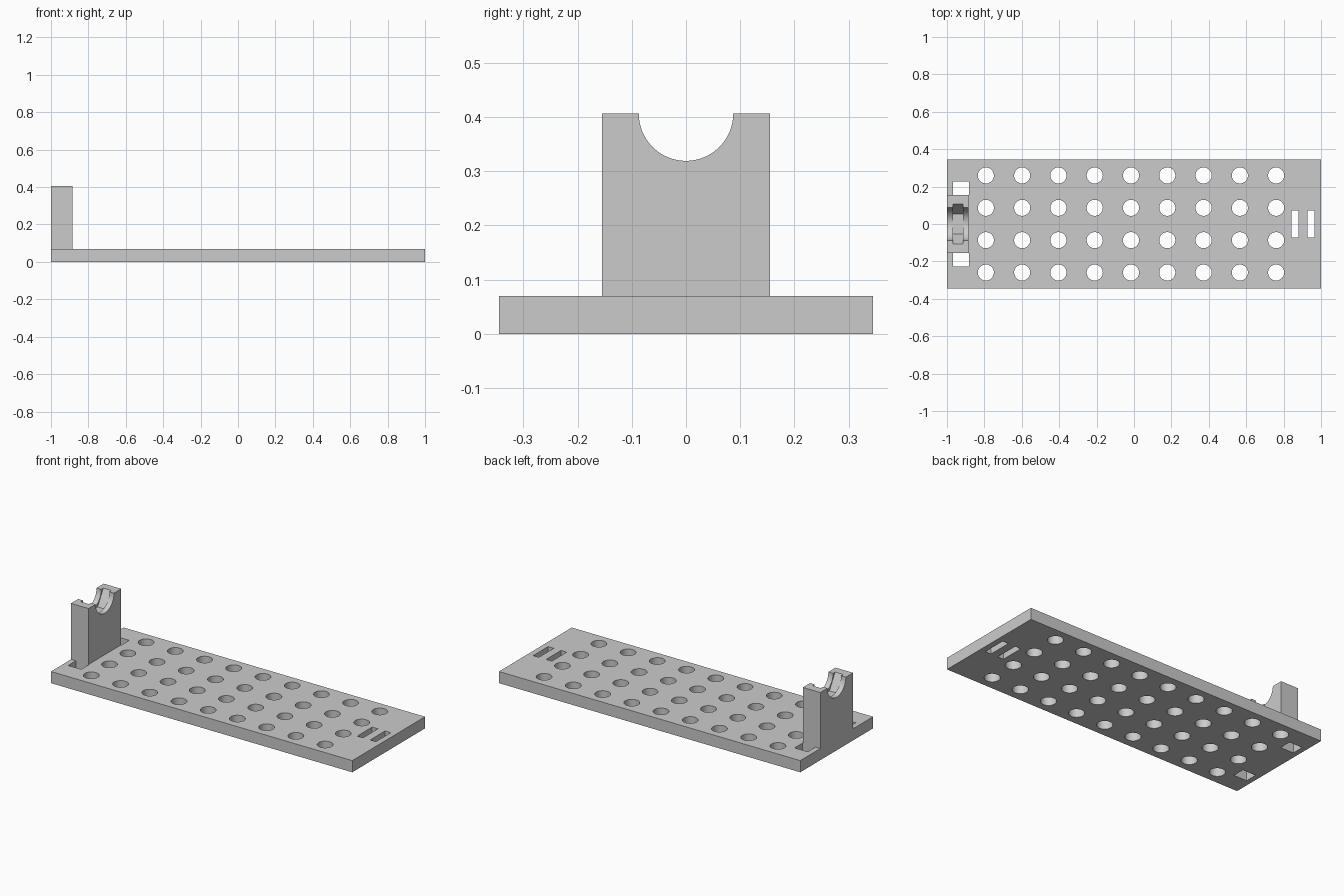
import bpy
import bmesh
from math import pi
from mathutils import Matrix

cube = bpy.data.objects.get("Cube")
if cube:
    bpy.data.objects.remove(cube, do_unlink=True)

grey = bpy.data.materials.new("plain grey")
grey.use_nodes = True
grey.diffuse_color = (0.6, 0.6, 0.6, 1)
grey.node_tree.nodes["Principled BSDF"].inputs["Base Color"].default_value = (0.6, 0.6, 0.6, 1)


def add_box(bm, x0, x1, y0, y1, z0, z1):
    size = Matrix.Diagonal((x1 - x0, y1 - y0, z1 - z0, 1))
    place = Matrix.Translation(((x0 + x1) / 2, (y0 + y1) / 2, (z0 + z1) / 2))
    bmesh.ops.create_cube(bm, size=1, matrix=place @ size)


def add_prism(bm, centre, radius, length, sides, turn=Matrix()):
    bmesh.ops.create_cone(bm, cap_ends=True, segments=sides, radius1=radius, radius2=radius,
                          depth=length, matrix=Matrix.Translation(centre) @ turn)


def make(name, bm):
    mesh = bpy.data.meshes.new(name)
    bm.to_mesh(mesh)
    bm.free()
    mesh.materials.append(grey)
    obj = bpy.data.objects.new(name, mesh)
    bpy.context.collection.objects.link(obj)
    return obj


def cut(obj, cutter):
    mod = obj.modifiers.new("cut", 'BOOLEAN')
    mod.operation = 'DIFFERENCE'
    mod.solver = 'EXACT'
    mod.object = cutter
    bpy.context.view_layer.objects.active = obj
    bpy.ops.object.modifier_apply(modifier=mod.name)
    bpy.data.objects.remove(cutter, do_unlink=True)


def smooth(obj):
    bpy.ops.object.select_all(action='DESELECT')
    obj.select_set(True)
    bpy.context.view_layer.objects.active = obj
    bpy.ops.object.shade_smooth_by_angle(angle=pi / 6)


plate_top = 0.07
post_top = 0.406
post_half = 0.155
post_x = -0.942

# Base plate
bm = bmesh.new()
add_box(bm, -1, 1, -0.345, 0.345, 0, plate_top)
plate = make("base_plate", bm)

# Grid of round holes, strap slots and windows beside the post
bm = bmesh.new()
for column in range(9):
    for row in range(4):
        centre = (-0.792 + 0.194 * column, 0.173 * (row - 1.5), plate_top / 2)
        add_prism(bm, centre, 0.043, 0.2, 48)
for x in (0.841, 0.927):
    add_box(bm, x, x + 0.038, -0.071, 0.071, -0.1, 0.2)
for y in (-0.228, post_half):
    add_box(bm, -0.968, -0.881, y, y + 0.073, -0.1, 0.2)
cut(plate, make("plate_cutter", bm))
smooth(plate)

# Upright post
bm = bmesh.new()
add_box(bm, -1, -0.884, -post_half, post_half, plate_top, post_top)
post = make("upright_post", bm)

# Round cradle across the post top
along_x = Matrix.Rotation(pi / 2, 4, 'Y')
bm = bmesh.new()
add_prism(bm, (post_x, 0, post_top), 0.087, 0.4, 96, along_x)
cut(post, make("cradle_cutter", bm))

# Hexagonal pocket in the middle of the cradle, flat side down
flat_down = along_x @ Matrix.Rotation(pi / 6, 4, 'Z')
bm = bmesh.new()
add_prism(bm, (post_x, 0, post_top), 0.107, 0.054, 6, flat_down)
# Keep a flat facing down whatever the starting corner
low = [v for v in bm.verts if v.co.z < post_top - 0.1]
if low:
    bmesh.ops.rotate(bm, verts=bm.verts, cent=(post_x, 0, post_top),
                     matrix=Matrix.Rotation(pi / 6, 3, 'X'))
cut(post, make("pocket_cutter", bm))
smooth(post)
